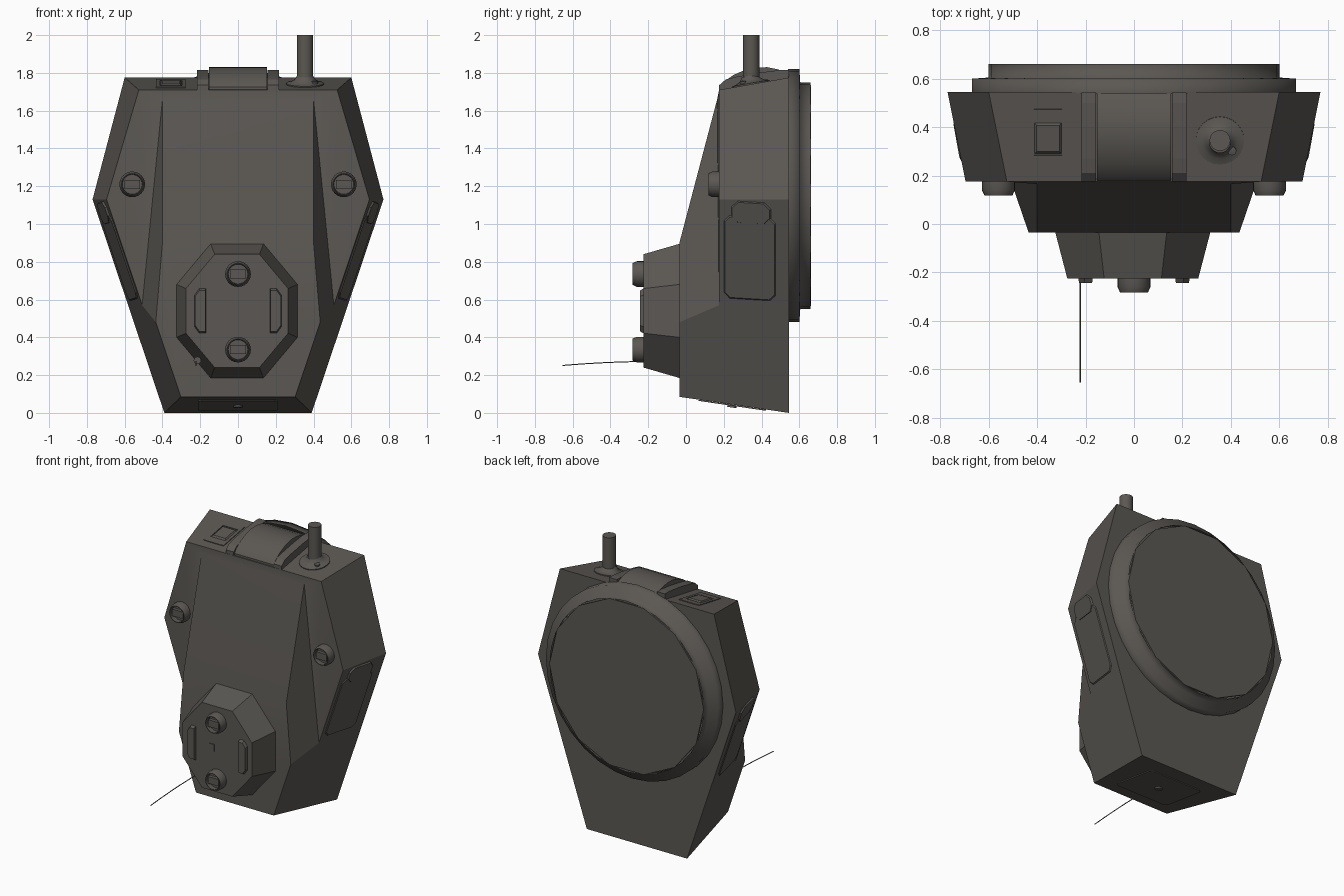
import bpy, bmesh
from math import cos, pi, radians
from mathutils import Vector, Matrix

cube = bpy.data.objects.get("Cube")
if cube:
    bpy.data.objects.remove(cube, do_unlink=True)

metal = bpy.data.materials.new("dark warm grey")
metal.use_nodes = True
COLOUR = (0.105, 0.097, 0.087, 1)
metal.diffuse_color = COLOUR
metal.node_tree.nodes["Principled BSDF"].inputs["Base Color"].default_value = COLOUR


def finish(name, bm, smooth=None):
    bmesh.ops.recalc_face_normals(bm, faces=bm.faces)
    mesh = bpy.data.meshes.new(name)
    bm.to_mesh(mesh)
    bm.free()
    mesh.materials.append(metal)
    obj = bpy.data.objects.new(name, mesh)
    bpy.context.collection.objects.link(obj)
    if smooth:
        bpy.ops.object.select_all(action='DESELECT')
        obj.select_set(True)
        bpy.context.view_layer.objects.active = obj
        bpy.ops.object.shade_smooth_by_angle(angle=radians(smooth))
    return obj


def frame(origin, u, v):
    """Local y along v, local z out of the surface spanned by u and v."""
    v = Vector(v).normalized()
    n = Vector(u).cross(v).normalized()
    m = Matrix((v.cross(n), v, n)).transposed().to_4x4()
    m.translation = origin
    return m


def prism(name, outline, m, depth, taper=1.0, smooth=None):
    """Extrude an outline along local z, scaling the far end."""
    bm = bmesh.new()
    low = [bm.verts.new(m @ Vector((x, y, 0))) for x, y in outline]
    high = [bm.verts.new(m @ Vector((x * taper, y * taper, depth))) for x, y in outline]
    bm.faces.new(low)
    bm.faces.new(high)
    for i in range(len(low)):
        j = (i + 1) % len(low)
        bm.faces.new((low[i], low[j], high[j], high[i]))
    return finish(name, bm, smooth)


def lathe(name, profile, m, segments=24, smooth=40):
    """Turn (radius, height) points around local z."""
    bm = bmesh.new()
    verts = [bm.verts.new((r, 0, h)) for r, h in profile]
    edges = [bm.edges.new(pair) for pair in zip(verts, verts[1:])]
    bmesh.ops.spin(bm, geom=verts + edges, cent=(0, 0, 0), axis=(0, 0, 1),
                   angle=2 * pi, steps=segments, use_merge=True)
    bmesh.ops.remove_doubles(bm, verts=bm.verts, dist=0.0002)
    bmesh.ops.transform(bm, matrix=m, verts=bm.verts)
    return finish(name, bm, smooth)


def cut_rect(w, h, c=0.0):
    """Rectangle of half sizes w, h with corners cut by c."""
    if not c:
        return [(-w, -h), (w, -h), (w, h), (-w, h)]
    return [(c - w, -h), (w - c, -h), (w, c - h), (w, h - c),
            (w - c, h), (c - w, h), (-w, h - c), (-w, c - h)]


def front(x, y, z):
    return frame((x, y, z), (1, 0, 0), (0, 0, 1))


def roof(x, y):
    return frame((x, y, 1.71 + (y - 0.175) * 0.176), (1, 0, 0), (0, 1, 0.176))


# Faceted case: one half listed, the other mirrored; the lower flank is one plane
BACK, WING, NOSE = 0.545, 0.175, -0.035


def flank_x(y, z):
    return 0.39 + 0.336 * z - 0.2 * (BACK - y)


points = {
    "back_low": (0.39, BACK, 0), "back_mid": (0.77, BACK, 1.13), "back_top": (0.6, BACK, 1.775),
    "wing_low": (flank_x(WING, 0.57), WING, 0.57), "wing_mid": (flank_x(WING, 1.13), WING, 1.13),
    "wing_top": (0.525, WING, 1.71), "ramp_top": (0.4, 0.165, 1.66), "ramp_low": (0.4, NOSE, 0.9),
    "nose_mid": (flank_x(NOSE, 0.48), NOSE, 0.48), "nose_low": (flank_x(NOSE, 0.085), NOSE, 0.085),
}
bm = bmesh.new()
half = {s: {k: bm.verts.new((s * x, y, z)) for k, (x, y, z) in points.items()} for s in (1, -1)}
for loop in ("back_top wing_top wing_mid back_mid",
             "back_mid wing_mid wing_low nose_mid nose_low back_low",
             "wing_top ramp_top wing_low wing_mid",
             "ramp_top ramp_low nose_mid wing_low"):
    for s in half:
        bm.faces.new([half[s][k] for k in loop.split()])
for strip in ("back_low back_mid back_top", "back_top wing_top", "wing_top ramp_top",
              "ramp_top ramp_low", "ramp_low nose_mid nose_low", "nose_low back_low"):
    keys = strip.split()
    bm.faces.new([half[1][k] for k in keys] + [half[-1][k] for k in reversed(keys)])
finish("case", bm, 18)

# Octagonal front pod
pod = [(-0.14, -0.355), (0.14, -0.355), (0.32, -0.14), (0.32, 0.14),
       (0.14, 0.355), (-0.14, 0.355), (-0.32, 0.14), (-0.32, -0.14)]
prism("front_pod", pod, front(-0.005, NOSE, 0.54), 0.19, 0.845)

# Pod details
for s in (1, -1):
    rib = [(0.03, -0.12), (0.03, 0.12), (-0.005, 0.12), (-0.03, 0.085), (-0.03, -0.085), (-0.005, -0.12)]
    prism("pod_rib", [(-s * x, y) for x, y in rib], front(s * 0.2, -0.222, 0.54), 0.022, 0.9)
prism("pod_button", cut_rect(0.02, 0.025), front(-0.045, -0.222, 0.545), 0.008)

# Slotted round fasteners
ring = [(0.068, -0.01), (0.068, 0.035), (0.058, 0.057), (0.054, 0.057), (0.052, 0.025), (0, 0.025)]
for x, y, z in ((0.56, WING, 1.21), (-0.56, WING, 1.21), (0, -0.225, 0.735), (0, -0.225, 0.335)):
    lathe("fastener_ring", ring, front(x, y, z))
    prism("fastener_bar", cut_rect(0.042, 0.024), front(x, y - 0.015, z), 0.034)

# Thin wire leaving a stub on the pod's lower corner
lathe("wire_socket", [(0.02, -0.04), (0.02, 0.05), (0, 0.05)], front(-0.215, -0.1, 0.278), 12)
curve = bpy.data.curves.new("wire", 'CURVE')
curve.dimensions = '3D'
curve.bevel_depth = 0.003
curve.bevel_resolution = 1
spline = curve.splines.new('POLY')
spline.points.add(8)
for i, p in enumerate(spline.points):
    t = i / 8
    p.co = (-0.222, -0.14 - 0.515 * t, 0.273 - 0.022 * t * t, 1)
curve.materials.append(metal)
bpy.context.collection.objects.link(bpy.data.objects.new("wire", curve))

# Round back cover
back = frame((0, BACK, 1.15), (-1, 0, 0), (0, 0, 1))
lathe("back_rim", [(0.67, -0.005), (0.67, 0.055), (0.6, 0.06), (0.6, 0.115)], back, 32, 180)
lathe("back_plate", [(0.6, 0.105), (0.6, 0.116), (0, 0.116)], back, 14, 30)

# Curved roof housing with two brackets
side = frame((0, 0, 0), (0, 1, 0), (0, 0, 1))
arch = [(0.18, 1.69), (0.18, 1.725), (0.2, 1.752), (0.25, 1.788), (0.31, 1.815),
        (0.37, 1.829), (0.43, 1.83), (0.49, 1.818), (0.543, 1.797), (0.543, 1.69)]
prism("roof_housing", arch, Matrix.Translation((-0.153, 0, 0)) @ side, 0.306, smooth=30)
bracket = [(0.176, 1.69), (0.176, 1.735), (0.21, 1.765), (0.27, 1.78),
           (0.4, 1.803), (0.5, 1.815), (0.544, 1.815), (0.544, 1.69)]
for x in (-0.217, 0.157):
    prism("roof_bracket", bracket, Matrix.Translation((x, 0, 0)) @ side, 0.06)

# Antenna with flared foot and small peg
lathe("antenna_foot", [(0.1, -0.01), (0.1, 0.006), (0.075, 0.012), (0.055, 0.024), (0.043, 0.045)],
      roof(0.355, 0.345))
lathe("antenna", [(0.043, 1.74), (0.043, 2.0), (0, 2.0)], Matrix.Translation((0.355, 0.345, 0)))
lathe("antenna_peg", [(0.018, 0), (0.018, 0.022), (0, 0.026)], roof(0.405, 0.305), 12)

# Roof switch: a raised frame around a rocker
for s in (1, -1):
    prism("switch_frame_side", cut_rect(0.01, 0.12), roof(-0.355 + s * 0.068, 0.355), 0.005)
    prism("switch_frame_end", cut_rect(0.058, 0.025), roof(-0.355, 0.355 + s * 0.095), 0.005)
prism("switch_rocker", cut_rect(0.055, 0.064), roof(-0.355, 0.355), 0.01, 0.85)

# Side grips lying nearly flush with the lower flanks
for s in (1, -1):
    u, v = (0.2, s, 0), (s * 0.336, 0, 1)
    pad = frame((s * flank_x(0.338, 0.82), 0.338, 0.82), u, v)
    prism("side_pad", cut_rect(0.138, 0.232, 0.03), pad, 0.006, 0.97)
    latch = frame((s * flank_x(0.345, 1.06), 0.345, 1.06), u, v)
    prism("side_latch", cut_rect(0.107, 0.06, 0.035), latch, 0.01, 0.94)

# Base hatch with a centre bolt
base = frame((0, 0.245, 0.0434), (1, 0, 0), (0, -0.58, 0.085))
prism("base_hatch", cut_rect(0.21, 0.18, 0.02), base, 0.006)
lathe("base_bolt", [(0.025, 0), (0.025, 0.015), (0, 0.015)], base, 12)
